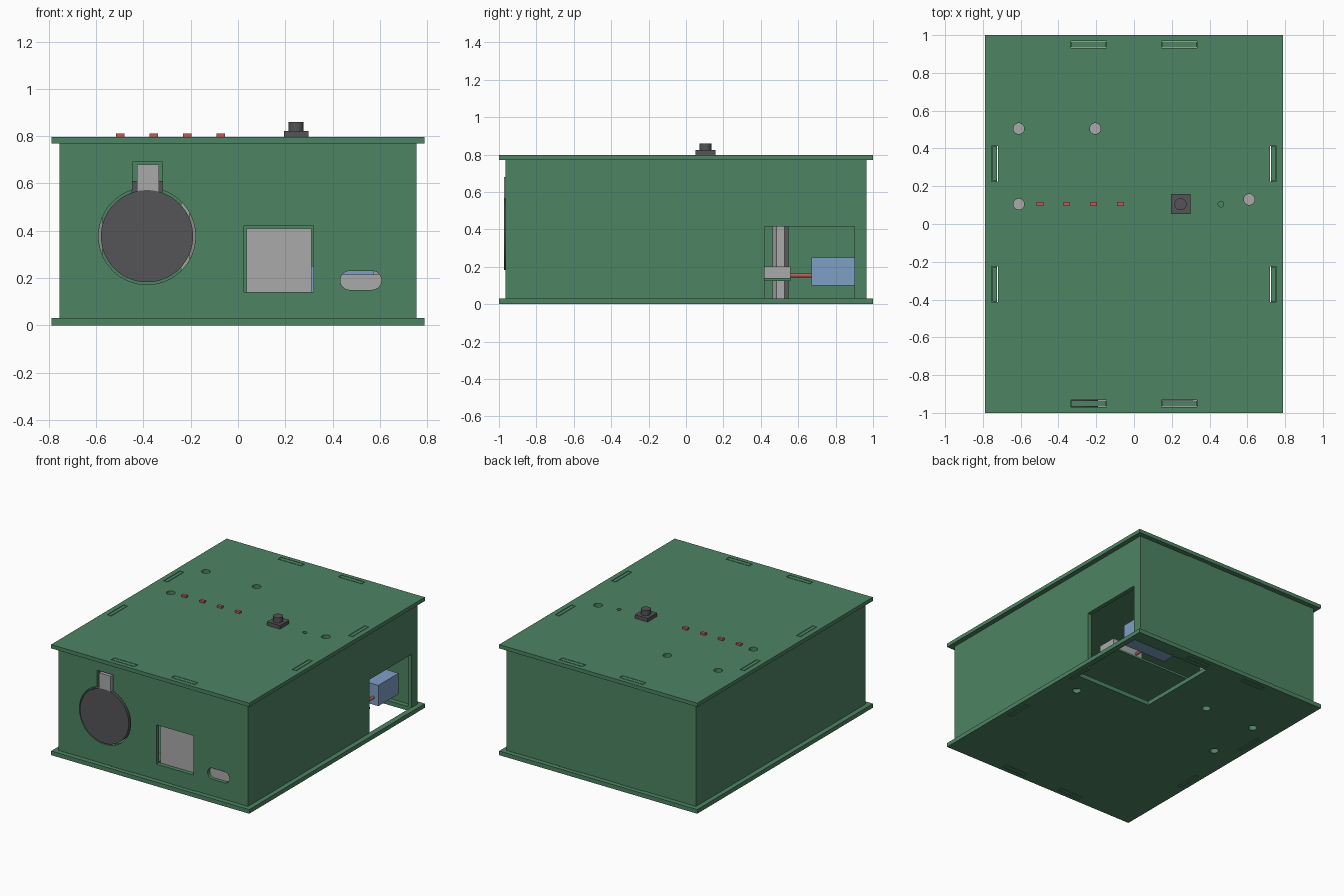
import bpy, bmesh, math
from mathutils import Matrix

if "Cube" in bpy.data.objects:
    bpy.data.objects.remove(bpy.data.objects["Cube"], do_unlink=True)


def material(name, rgb):
    m = bpy.data.materials.new(name)
    m.use_nodes = True
    m.diffuse_color = (*rgb, 1)
    m.node_tree.nodes["Principled BSDF"].inputs["Base Color"].default_value = (*rgb, 1)
    return m


GREEN = material("board green", (0.075, 0.23, 0.125))
DARK = material("charcoal", (0.09, 0.088, 0.095))
GREY = material("metal grey", (0.4, 0.4, 0.4))
RED = material("light red", (0.5, 0.11, 0.095))
BLUE = material("wrap blue", (0.21, 0.35, 0.56))


def finish(name, bm, mat):
    bmesh.ops.recalc_face_normals(bm, faces=bm.faces)
    mesh = bpy.data.meshes.new(name)
    bm.to_mesh(mesh)
    bm.free()
    ob = bpy.data.objects.new(name, mesh)
    bpy.context.collection.objects.link(ob)
    if mat:
        mesh.materials.append(mat)
    return ob


def box(name, x, y, z, mat=None):
    """Box from (low, high) ranges along each axis."""
    bm = bmesh.new()
    bmesh.ops.create_cube(bm, size=1)
    for v in bm.verts:
        v.co = [(r[0] + r[1]) / 2 + c * (r[1] - r[0]) for r, c in zip((x, y, z), v.co)]
    return finish(name, bm, mat)


def rod(name, centre, radius, length, axis="Z", mat=None, sides=48):
    bm = bmesh.new()
    bmesh.ops.create_cone(bm, cap_ends=True, segments=sides, radius1=radius,
                          radius2=radius, depth=length)
    if axis == "Y":
        bmesh.ops.rotate(bm, verts=bm.verts, matrix=Matrix.Rotation(math.pi / 2, 3, "X"))
    bmesh.ops.translate(bm, verts=bm.verts, vec=centre)
    ob = finish(name, bm, mat)
    if mat and sides > 8:
        bpy.context.view_layer.objects.active = ob
        ob.select_set(True)
        bpy.ops.object.shade_smooth_by_angle(angle=math.radians(35))
        ob.select_set(False)
    return ob


def cut(target, cutters):
    bpy.context.view_layer.objects.active = target
    for c in cutters:
        c.hide_render = True
        mod = target.modifiers.new("cut", "BOOLEAN")
        mod.operation, mod.solver, mod.object = "DIFFERENCE", "EXACT", c
        bpy.ops.object.modifier_apply(modifier=mod.name)
        bpy.data.objects.remove(c, do_unlink=True)


FLOOR, CEIL, TOP = 0.03, 0.77, 0.797
WX, WY, T = 0.755, 0.965, 0.03
POSTS = [(-0.61, 0.505), (-0.205, 0.505), (-0.61, 0.105), (0.61, 0.13)]


# Tab positions around the edge
def tab_ranges(g=0.0):
    for s in (-1, 1):
        for c in (-0.24, 0.24):
            y = sorted((s * (WY + g), s * (WY - T - g)))
            yield (c - 0.09 - g, c + 0.09 + g), y
        for c in (-0.32, 0.32):
            x = sorted((s * (WX + g - 0.005), s * (WX - T - g)))
            yield x, (c - 0.09 - g, c + 0.09 + g)


def plate_cutters(z):
    holes = [box("slot", x, y, z) for x, y in tab_ranges(0.004)]
    return holes + [rod("hole", (x, y, sum(z) / 2), 0.029, 0.2, sides=32) for x, y in POSTS]


# Floor and lid plates
floor = box("floor_plate", (-0.79, 0.79), (-1, 1), (0, FLOOR), GREEN)
cut(floor, plate_cutters((-0.05, 0.08))
    + [box("bay", (0.12, 0.75), (0.29, 0.9), (-0.1, 0.1))])
lid = box("lid_plate", (-0.79, 0.79), (-1, 1), (CEIL, TOP), GREEN)
cut(lid, plate_cutters((0.72, 0.85))
    + [rod("pin_hole", (0.46, 0.105, 0.78), 0.015, 0.2, sides=24)])

# Walls with their openings
front = box("front_wall", (-WX, WX), (-WY, -WY + T), (FLOOR, CEIL), GREEN)
deep = (-1.05, -0.85)
cut(front, [
    rod("round", (-0.385, -0.95, 0.377), 0.205, 0.2, "Y", sides=64),
    box("clip_gap", (-0.447, -0.32), deep, (0.5, 0.69)),
    box("port", (0.025, 0.32), deep, (0.14, 0.423)),
    box("slot_mid", (0.473, 0.567), deep, (0.15, 0.23)),
    rod("slot_a", (0.473, -0.95, 0.19), 0.04, 0.2, "Y", sides=32),
    rod("slot_b", (0.567, -0.95, 0.19), 0.04, 0.2, "Y", sides=32)])
box("back_wall", (-WX, WX), (WY - T, WY), (FLOOR, CEIL), GREEN)
box("right_wall", (-WX, -WX + T), (-WY + T, WY - T), (FLOOR, CEIL), GREEN)
left = box("left_wall", (WX - T, WX), (-WY + T, WY - T), (FLOOR, CEIL), GREEN)
cut(left, [box("side_opening", (0.6, 0.9), (0.42, 0.9), (-0.1, 0.415))])

# Interlocking tabs, flush with both plates
for i, (x, y) in enumerate(tab_ranges()):
    box(f"lid_tab_{i}", x, y, (CEIL, TOP), GREEN)
    box(f"floor_tab_{i}", x, y, (0, FLOOR), GREEN)

# Standoff posts
for i, (x, y) in enumerate(POSTS):
    rod(f"standoff_{i}", (x, y, 0.4), 0.043, CEIL - FLOOR, mat=GREY, sides=6)

# Coin cell and its clip in the front wall
rod("coin_cell", (-0.385, -0.945, 0.377), 0.195, 0.055, "Y", DARK, 64)
box("cell_holder", (-0.45, -0.32), (-0.93, -0.91), (0.5, 0.61), DARK)
box("cell_clip", (-0.427, -0.335), (-0.972, -0.92), (0.565, 0.68), GREY)

# Circuit board, connectors, wires and battery
box("circuit_board", (-0.06, 0.66), (-0.92, 0.56), (0.125, 0.14), GREEN)
box("square_port", (0.037, 0.31), (-0.935, -0.55), (0.14, 0.41), GREY)
box("small_port", (0.43, 0.61), (-0.94, -0.7), (0.14, 0.215), GREY)
box("rear_connector", (0.4, 0.65), (0.42, 0.56), (0.14, 0.2), GREY)
for i, x in enumerate((0.45, 0.61)):
    rod(f"wire_{i}", (x, 0.615, 0.153), 0.01, 0.13, "Y", RED, 12)
box("battery", (0.3, 0.65), (0.67, 0.9), (0.1, 0.25), BLUE)

# Lid button and indicator lights
box("button_base", (0.195, 0.298), (0.052, 0.158), (TOP, 0.823), DARK)
rod("button_cap", (0.246, 0.105, 0.84), 0.032, 0.04, mat=DARK, sides=32)
for i in range(4):
    x = -0.498 + i * 0.142
    box(f"indicator_{i}", (x - 0.018, x + 0.018), (0.094, 0.116), (TOP, 0.811), RED)
